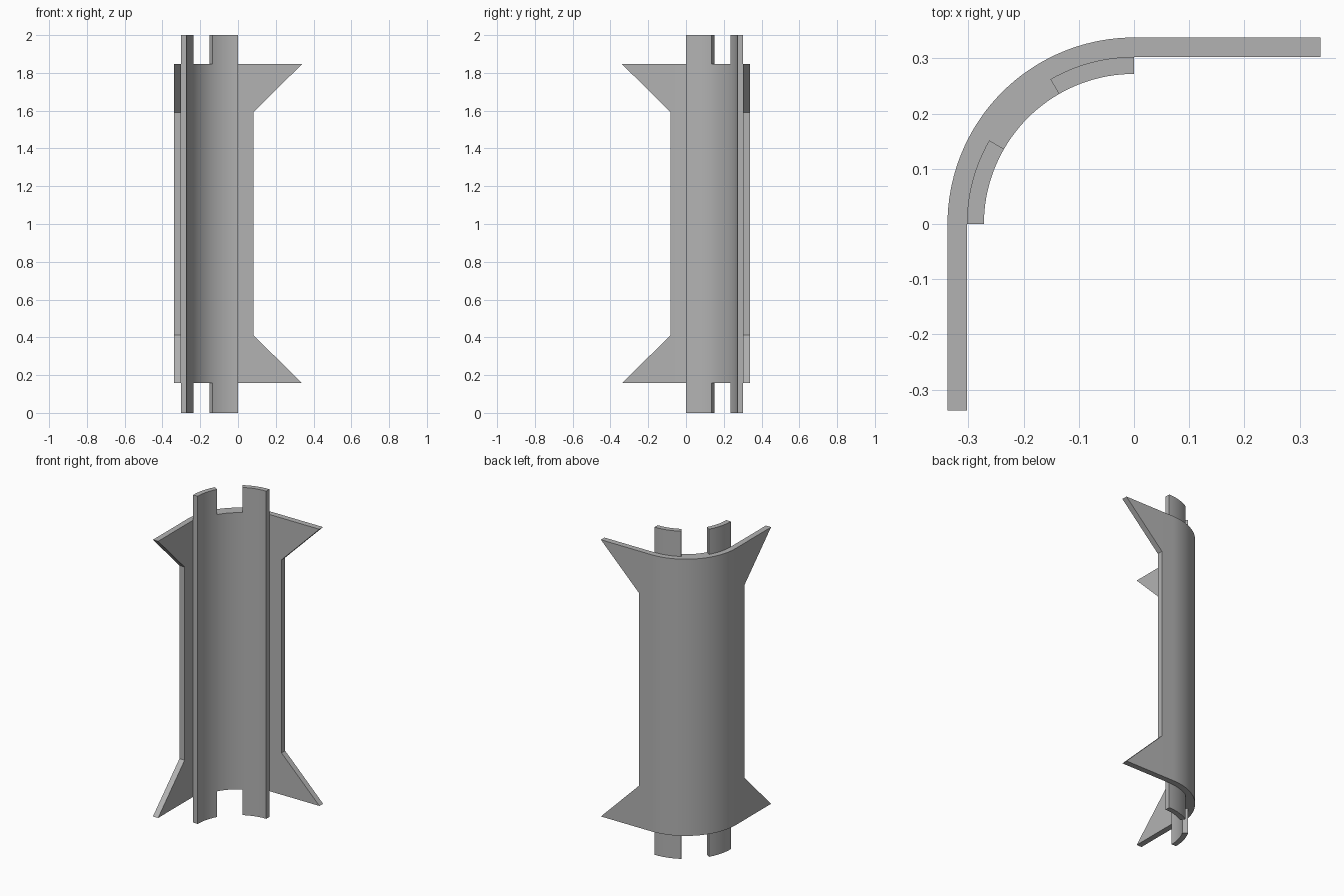
import bpy, bmesh
from math import pi, cos, sin, radians

cube = bpy.data.objects.get("Cube")
if cube:
    bpy.data.objects.remove(cube, do_unlink=True)

grey = bpy.data.materials.new("plain grey")
grey.use_nodes = True
colour = (0.45, 0.45, 0.45, 1)
grey.diffuse_color = colour
grey.node_tree.nodes["Principled BSDF"].inputs["Base Color"].default_value = colour

SEGMENTS = 36
R_IN, R_MID, R_OUT = 0.272, 0.303, 0.338
LOW, HIGH = 0.157, 1.846      # ends of the curved wall
WING = 0.255                  # height and reach of a corner wing
EDGE = 0.082                  # straight lip beyond the quarter arc


def place(t, r, z):
    """Quarter arc for t in 0..1, straight tangent lips outside that range."""
    a = pi / 2 * (1 + min(max(t, 0), 1))
    return (r * cos(a) + max(-t, 0), r * sin(a) - max(t - 1, 0), z)


def bent_sheet(name, polygons, r0, r1):
    """Thicken flat (t, z) polygons between two radii of the bend."""
    bm = bmesh.new()
    verts, flat = {}, {}

    def vert(t, z):
        key = (round(t, 5), round(z, 5))
        if key not in verts:
            verts[key] = bm.verts.new(place(t, r0, z))
            flat[verts[key]] = key
        return verts[key]

    for poly in polygons:
        bm.faces.new([vert(t, z) for t, z in poly])
    inner = list(bm.faces)
    outer = {v: bm.verts.new(place(t, r1, z)) for v, (t, z) in flat.items()}
    rim = [e for e in bm.edges if e.is_boundary]
    for f in inner:
        bm.faces.new([outer[v] for v in reversed(f.verts)])
    for e in rim:
        a, b = e.verts
        bm.faces.new((a, b, outer[b], outer[a]))
    bmesh.ops.recalc_face_normals(bm, faces=bm.faces)

    mesh = bpy.data.meshes.new(name)
    bm.to_mesh(mesh)
    bm.free()
    mesh.materials.append(grey)
    obj = bpy.data.objects.new(name, mesh)
    bpy.context.collection.objects.link(obj)
    bpy.ops.object.select_all(action='DESELECT')
    obj.select_set(True)
    bpy.context.view_layer.objects.active = obj
    bpy.ops.object.shade_smooth_by_angle(angle=radians(30))


def grid(columns, rows, keep=lambda t, z: True):
    """Quads between column and row lines whose centre passes the rule."""
    return [[(t0, z0), (t1, z0), (t1, z1), (t0, z1)]
            for t0, t1 in zip(columns, columns[1:])
            for z0, z1 in zip(rows, rows[1:])
            if keep((t0 + t1) / 2, (z0 + z1) / 2)]


arc = [i / SEGMENTS for i in range(SEGMENTS + 1)]

# Outer wall with straight lips and four pointed corner wings
wall = grid([-EDGE] + arc + [1 + EDGE], [LOW, LOW + WING, HIGH - WING, HIGH])
for lip, tip in ((-EDGE, -R_OUT), (1 + EDGE, 1 + R_OUT)):
    for end, notch in ((LOW, LOW + WING), (HIGH, HIGH - WING)):
        wall.append([(lip, end), (tip, end), (lip, notch)])
bent_sheet("outer_wall", wall, R_MID, R_OUT)

# Inner liner with a pair of tabs beyond each end of the wall
liner = grid(arc, [0, LOW, HIGH, 2],
             lambda t, z: LOW < z < HIGH or abs(t - 0.5) > 1 / 6)
bent_sheet("inner_liner", liner, R_IN, R_MID)
